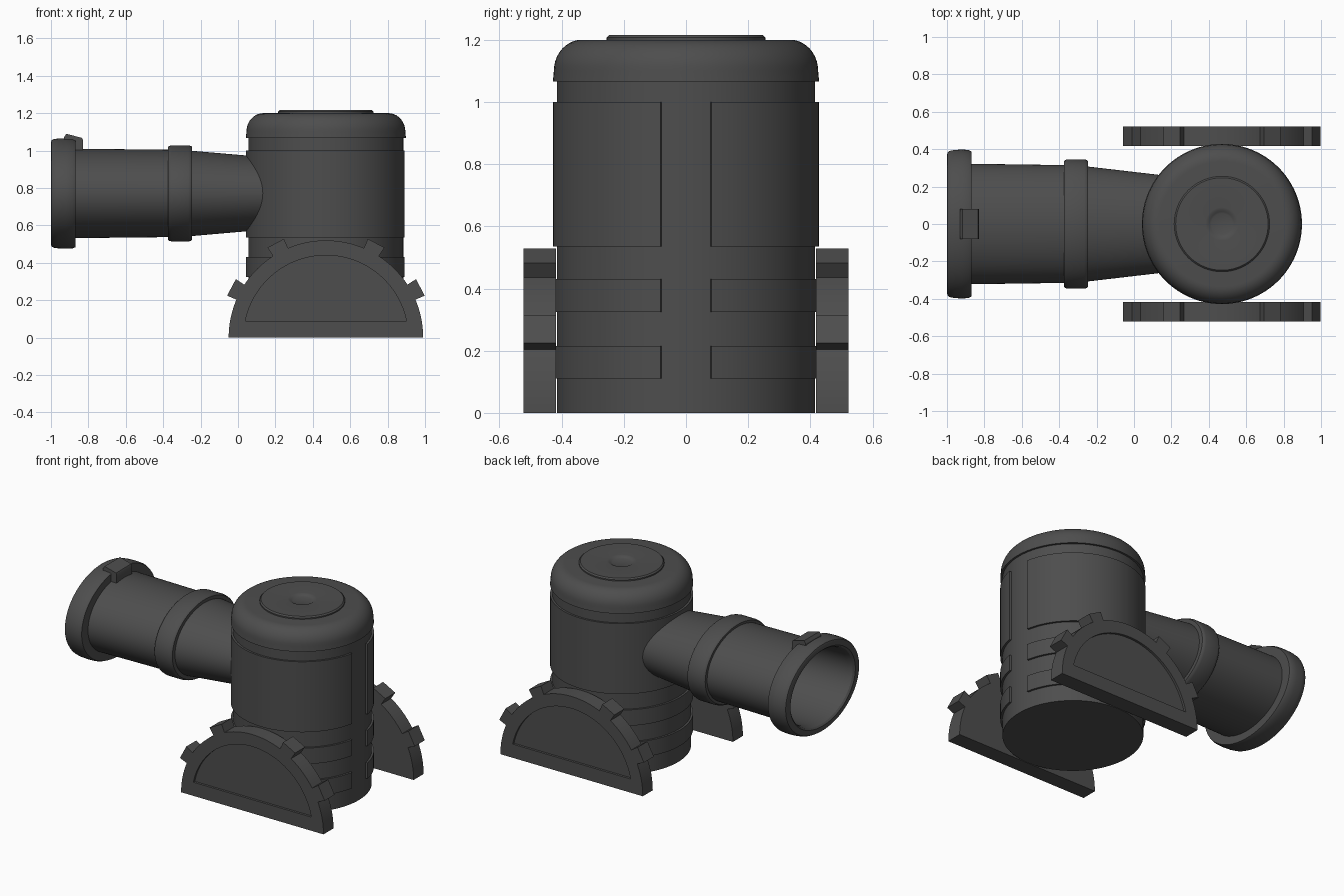
import bpy, bmesh, math

if "Cube" in bpy.data.objects:
    bpy.data.objects.remove(bpy.data.objects["Cube"])

CX = 0.47          # axis of the upright drum
BARREL_Z = 0.771   # axis height of the oval barrel
FLAT = 0.742       # barrel height relative to its width

grey = bpy.data.materials.new("dark grey")
grey.diffuse_color = (0.075, 0.075, 0.075, 1)
grey.use_nodes = True
grey.node_tree.nodes["Principled BSDF"].inputs["Base Color"].default_value = grey.diffuse_color


def finish(name, bm, angle=30):
    bmesh.ops.remove_doubles(bm, verts=bm.verts, dist=1e-5)
    bmesh.ops.recalc_face_normals(bm, faces=bm.faces)
    me = bpy.data.meshes.new(name)
    bm.to_mesh(me)
    bm.free()
    me.materials.append(grey)
    ob = bpy.data.objects.new(name, me)
    bpy.context.collection.objects.link(ob)
    bpy.ops.object.select_all(action='DESELECT')
    ob.select_set(True)
    bpy.context.view_layer.objects.active = ob
    bpy.ops.object.shade_smooth_by_angle(angle=math.radians(angle))
    return ob


def upright(r, h, a):
    return (CX + r * math.cos(a), r * math.sin(a), h)


def lying(r, h, a):
    return (h, r * math.cos(a), BARREL_Z + FLAT * r * math.sin(a))


def lathe(name, profile, place, start=0, end=360, segs=96, loop=False):
    """Spin (radius, height) points; partial sweeps get end caps."""
    bm = bmesh.new()
    rows = []
    for i in range(segs + 1):
        a = math.radians(start + (end - start) * i / segs)
        rows.append([bm.verts.new(place(r, h, a)) for r, h in profile])
    n = len(profile)
    for p, q in zip(rows, rows[1:]):
        for j in range(n if loop else n - 1):
            k = (j + 1) % n
            bm.faces.new((p[j], p[k], q[k], q[j]))
    if loop and end - start < 360:
        bm.faces.new(rows[0])
        bm.faces.new(rows[-1])
    return finish(name, bm)


def prism(name, outline, y0, y1):
    """Extrude an (x, z) outline along y."""
    bm = bmesh.new()
    f = bm.faces.new([bm.verts.new((x, y0, z)) for x, z in outline])
    ext = bmesh.ops.extrude_face_region(bm, geom=[f])
    for v in ext["geom"]:
        if isinstance(v, bmesh.types.BMVert):
            v.co.y = y1
    return finish(name, bm)


# Drum body
lathe("drum_body", [(0, 0), (0.415, 0), (0.415, 1.08), (0, 1.08)], upright)

# Raised wrap-around panels, with a gap on the +x side
for name, z0, z1 in (("lower_band", 0.11, 0.215), ("middle_band", 0.325, 0.43),
                     ("large_panel", 0.535, 1.0)):
    lathe(name, [(0.40, z0), (0.428, z0), (0.428, z1), (0.40, z1)],
          upright, 11, 349, loop=True)

# Rounded cap
dome = [(0.335 + 0.09 * math.cos(t), 1.10 + 0.10 * math.sin(t))
        for t in [math.pi / 2 * i / 10 for i in range(11)]]
lathe("domed_cap", [(0, 1.066), (0.428, 1.066)] + dome + [(0, 1.2)], upright)

# Lid disc with a round dimple
lathe("lid_disc", [(0.255, 1.19), (0.255, 1.208), (0.247, 1.216), (0.088, 1.216),
                   (0.076, 1.214), (0.066, 1.208), (0.056, 1.204), (0, 1.203)], upright)

# Hollow oval barrel with muzzle flange and collar
lathe("barrel", [
    (0.255, 0.2), (0.307, -0.245),
    (0.335, -0.245), (0.342, -0.252), (0.346, -0.265), (0.346, -0.355),
    (0.342, -0.368), (0.335, -0.375), (0.315, -0.375),
    (0.322, -0.87), (0.388, -0.87), (0.396, -0.885), (0.398, -0.92), (0.396, -0.96),
    (0.391, -0.985), (0.383, -0.996), (0.37, -1.0),
    (0.338, -1.0), (0.325, -0.99), (0.315, -0.96), (0.295, -0.3), (0.235, 0.2)],
    lying, loop=True)

# Sight block on the muzzle
prism("sight_block", [(-0.93, 1.0), (-0.93, 1.072), (-0.918, 1.09), (-0.835, 1.068),
                      (-0.83, 1.058), (-0.83, 1.0)], -0.08, 0.08)

# Half-round side plate with four teeth
outline = []
teeth = (28, 62, 118, 152)
for deg in range(0, 181):
    a = math.radians(deg)
    near = [t for t in teeth if abs(deg - t) <= 5]
    if near:
        t = near[0]
        if deg - t == -5:
            radii = (0.52, 0.574)
        elif deg - t == 5:
            radii = (0.574, 0.52)
        else:
            continue
    elif deg % 3 == 0:
        radii = (0.52,)
    else:
        continue
    outline += [(CX + r * math.cos(a), r * math.sin(a)) for r in radii]
plate = prism("side_plates", outline, -0.522, -0.418)

# Shallow recess in the outer face
low = math.asin(0.09 / 0.44)
arc = [low + (math.pi - 2 * low) * i / 48 for i in range(49)]
cutter = prism("recess_cutter", [(CX + 0.44 * math.cos(a), 0.44 * math.sin(a)) for a in arc],
               -0.6, -0.507)
cutter.hide_render = True
bpy.ops.object.select_all(action='DESELECT')
plate.select_set(True)
bpy.context.view_layer.objects.active = plate
cut = plate.modifiers.new("recess", 'BOOLEAN')
cut.operation = 'DIFFERENCE'
cut.solver = 'EXACT'
cut.object = cutter
bpy.ops.object.modifier_apply(modifier=cut.name)
bpy.data.objects.remove(cutter)
bpy.ops.object.shade_smooth_by_angle(angle=math.radians(30))
mirror = plate.modifiers.new("both_sides", 'MIRROR')
mirror.use_axis = (False, True, False)
bpy.ops.object.modifier_apply(modifier=mirror.name)
